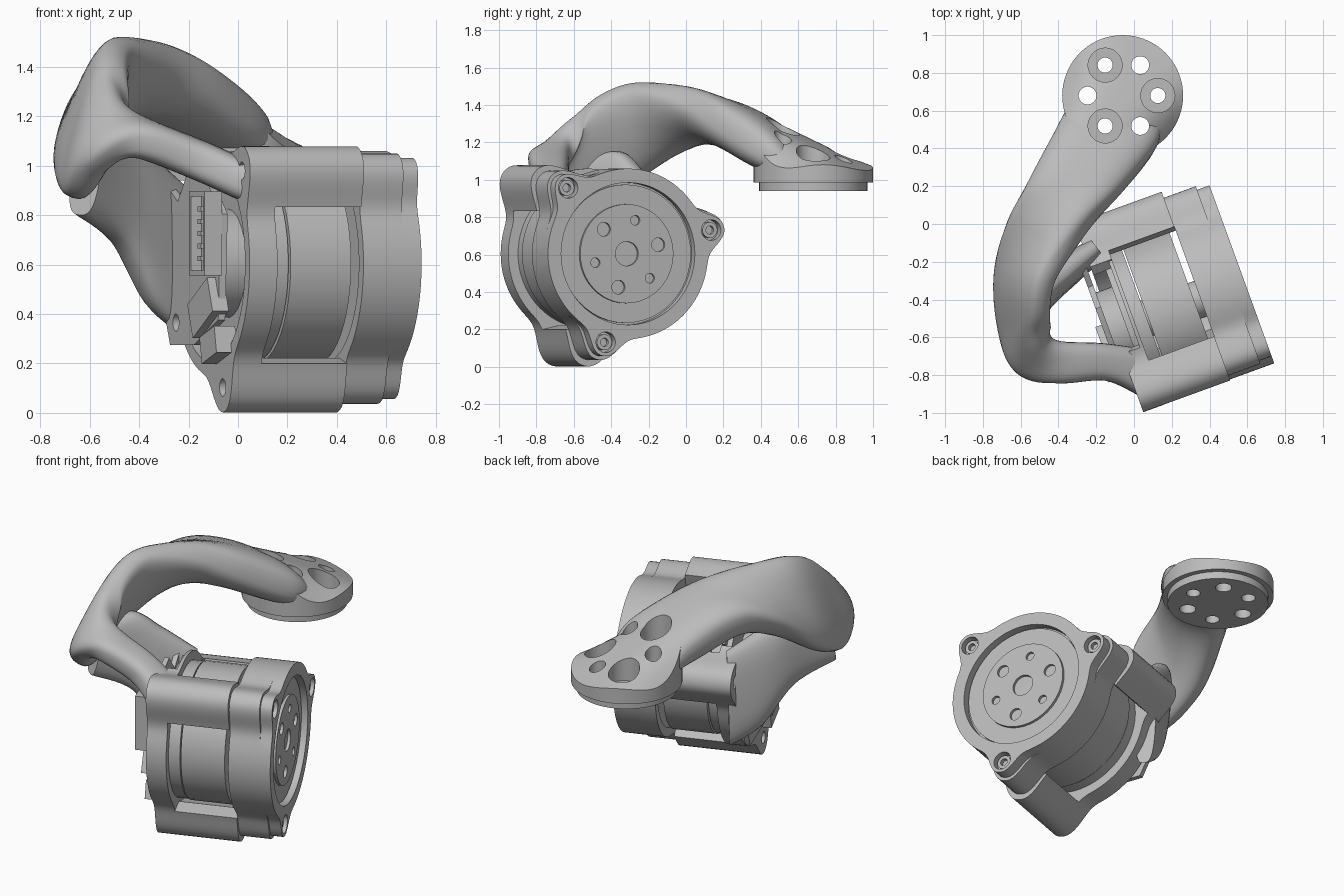
import bpy, bmesh
from math import sin, cos, pi, radians, exp
from mathutils import Vector, Matrix

if "Cube" in bpy.data.objects:
    bpy.data.objects.remove(bpy.data.objects["Cube"])

grey = bpy.data.materials.new("plain_grey")
grey.use_nodes = True
colour = (0.5, 0.5, 0.5, 1)
grey.diffuse_color = colour
grey.node_tree.nodes["Principled BSDF"].inputs["Base Color"].default_value = colour

# Motor frame: local x is the shaft, the output face is at local x = 0
MOTOR = Matrix.Translation((0.587, -0.31, 0.605)) @ Matrix.Rotation(radians(20), 4, 'Z')
WORLD = Matrix.Identity(4)
EARS = [15, 134, 255]
EAR_R = 0.49
parts = []


def finish(name, bm, frame=WORLD):
    bmesh.ops.recalc_face_normals(bm, faces=bm.faces)
    bm.transform(frame)
    mesh = bpy.data.meshes.new(name)
    bm.to_mesh(mesh)
    bm.free()
    mesh.materials.append(grey)
    ob = bpy.data.objects.new(name, mesh)
    bpy.context.collection.objects.link(ob)
    parts.append(ob)
    return ob


def add_rod(bm, p, q, r, sides=48):
    p, q = Vector(p), Vector(q)
    m = Matrix.Translation((p + q) / 2) @ (q - p).to_track_quat('Z', 'Y').to_matrix().to_4x4()
    bmesh.ops.create_cone(bm, cap_ends=True, segments=sides, radius1=r, radius2=r,
                          depth=(q - p).length, matrix=m)


def rods(name, items, frame=WORLD):
    bm = bmesh.new()
    for p, q, r in items:
        add_rod(bm, p, q, r)
    return finish(name, bm, frame)


def disc(name, x0, x1, r):
    return rods(name, [((x0, 0, 0), (x1, 0, 0), r)], MOTOR)


def box(name, centre, size, turn=0):
    bm = bmesh.new()
    m = Matrix.Translation(centre) @ Matrix.Rotation(radians(turn), 4, 'X') @ Matrix.Diagonal((*size, 1))
    bmesh.ops.create_cube(bm, size=1, matrix=m)
    return finish(name, bm, MOTOR)


def cut(targets, items, frame=WORLD):
    # One tool per hole keeps overlapping counterbores clean
    for item in items:
        tool = rods("hole_tool", [item], frame)
        tool.hide_render = True
        for ob in targets:
            mod = ob.modifiers.new("hole", 'BOOLEAN')
            mod.object, mod.solver = tool, 'EXACT'
            dg = bpy.context.evaluated_depsgraph_get()
            baked = bpy.data.meshes.new_from_object(ob.evaluated_get(dg))
            ob.modifiers.clear()
            ob.data = baked
        parts.remove(tool)
        bpy.data.objects.remove(tool)


def on_ring(x, r, deg):
    return Vector((x, r * cos(radians(deg)), r * sin(radians(deg))))


def lobed_ring(name, x0, x1, r_in, bump, spread, a0=0, a1=360, pinch=1):
    """Extruded ring or arc whose outline swells at the three screw ears."""
    closed = a1 - a0 == 360
    steps = (a1 - a0) // 2
    mid = (a0 + a1) / 2
    bm = bmesh.new()
    rows = []
    for i in range(steps + (not closed)):
        a = a0 + 2 * i
        inner = mid + (a - mid) * pinch
        r = 0.455
        for e in EARS:
            d = radians((a - e + 180) % 360 - 180)
            r += bump * exp(-abs(d / spread) ** 2.4)
        rows.append([bm.verts.new(on_ring(x, rad, b)) for x, rad, b in
                     ((x0, r, a), (x1, r, a), (x1, r_in, inner), (x0, r_in, inner))])
    for i in range(steps):
        a, b = rows[i], rows[(i + 1) % len(rows)]
        for k in range(4):
            bm.faces.new((a[k], a[k - 1], b[k - 1], b[k]))
    if not closed:
        bm.faces.new(rows[0])
        bm.faces.new(rows[-1])
    return finish(name, bm, MOTOR)


def skin(bm, rows):
    for a, b in zip(rows, rows[1:]):
        for k in range(len(a)):
            bm.faces.new((a[k - 1], a[k], b[k], b[k - 1]))
    bm.faces.new(rows[0])
    bm.faces.new(rows[-1])


def loft(name, sections, sub=8, sides=32):
    """Smooth skin through flattened oval sections: edge, opposite edge, half thickness."""
    keys = [(Vector(o), Vector(i), Vector((t, 0, 0))) for o, i, t in sections]
    keys = [keys[0]] + keys + [keys[-1]]
    fine = []
    for n in range(1, len(keys) - 2):
        last = n == len(keys) - 3
        for s in range(sub + last):
            t = s / sub
            fine.append([(2 * b + (c - a) * t + (2 * a - 5 * b + 4 * c - d) * t ** 2
                          + (3 * b - a - 3 * c + d) * t ** 3) / 2
                         for a, b, c, d in zip(*keys[n - 1:n + 3])])
    mids = [(o + i) / 2 for o, i, t in fine]
    bm = bmesh.new()
    rows = []
    for n, (o, i, t) in enumerate(fine):
        along = mids[min(n + 1, len(mids) - 1)] - mids[max(n - 1, 0)]
        wide = (o - i) / 2
        thick = along.cross(wide).normalized() * t.x
        row = []
        for k in range(sides):
            c, s = cos(2 * pi * k / sides), sin(2 * pi * k / sides)
            c, s = [abs(v) ** 0.7 * (1 if v > 0 else -1) for v in (c, s)]
            row.append(bm.verts.new(mids[n] + wide * c + thick * s))
        rows.append(row)
    skin(bm, rows)
    return finish(name, bm)


# Motor housing: rear flange (cut open at the top), three pillars, front ring, cover
flange = lobed_ring("rear_flange", -0.74, -0.62, 0.4, 0.165, 0.25, 107, 400)
lobed_ring("rear_flange_bridge", -0.64, -0.62, 0.4, 0.165, 0.25, 40, 108)
for e in EARS:
    lobed_ring("housing_pillar", -0.62, -0.25, 0.42, 0.165, 0.25, e - 18, e + 18, 0.5)
lobed_ring("front_ring", -0.25, -0.07, 0.4, 0.13, 0.22)
cover = lobed_ring("front_cover", -0.07, 0, 0.38, 0.11, 0.19)
cut([cover], [(on_ring(-0.05, EAR_R, e), on_ring(0.1, EAR_R, e), 0.055) for e in EARS], MOTOR)
screws = rods("cover_screws", [(on_ring(-0.06, EAR_R, e), on_ring(-0.02, EAR_R, e), 0.042) for e in EARS], MOTOR)
cut([screws], [(on_ring(-0.045, EAR_R, e), on_ring(0.1, EAR_R, e), 0.022) for e in EARS], MOTOR)
cut([flange], [(on_ring(-0.8, EAR_R + 0.03, e), on_ring(-0.68, EAR_R + 0.03, e), 0.036) for e in EARS], MOTOR)

# Rotor, shaft and output hub
disc("shaft", -0.66, -0.1, 0.1)
disc("rotor", -0.545, -0.285, 0.405)
disc("stator_disc", -0.63, -0.553, 0.4)
disc("rear_plate", -0.67, -0.635, 0.405)
disc("front_web", -0.245, -0.05, 0.405)
disc("output_recess", -0.06, -0.035, 0.37)
hub = disc("output_hub", -0.06, -0.018, 0.265)
cut([hub], [((-0.055, 0, 0), (0.1, 0, 0), 0.065)]
    + [(on_ring(-0.055, 0.185, 15 + 60 * k), on_ring(0.1, 0.185, 15 + 60 * k), 0.026 if k % 2 else 0.037)
       for k in range(6)], MOTOR)

# Circuit board with its connectors
bm = bmesh.new()
outline = [(0.36, 0.3), (0.44, 0.16), (0.46, 0), (0.43, -0.17), (0.35, -0.33), (0.07, -0.33),
           (-0.22, -0.23), (-0.25, 0.2), (-0.1, 0.32), (0.14, 0.37), (0.26, 0.25)]
face = bm.faces.new([bm.verts.new((-0.79, y, z)) for y, z in outline])
out = bmesh.ops.extrude_face_region(bm, geom=[face])
bmesh.ops.translate(bm, vec=(0.03, 0, 0), verts=[v for v in out["geom"] if isinstance(v, bmesh.types.BMVert)])
board = finish("circuit_board", bm, MOTOR)
cut([board], [((-0.9, y, z), (-0.7, y, z), 0.035) for y, z in ((0.36, 0.1), (0.28, -0.24))], MOTOR)
disc("board_spacer", -0.77, -0.66, 0.22)
box("connector_base", (-0.8, -0.16, 0.12), (0.03, 0.18, 0.34))
for side in (-1, 1):
    box("connector_side", (-0.825, -0.16 + side * 0.08, 0.12), (0.07, 0.02, 0.34))
    box("connector_end", (-0.825, -0.16, 0.12 + side * 0.16), (0.07, 0.18, 0.02))
for k in range(5):
    box("connector_pin", (-0.825, -0.16, 0.02 + 0.05 * k), (0.05, 0.04, 0.02))
box("corner_block", (-0.79, -0.1, -0.18), (0.07, 0.26, 0.15), -25)
box("cable_socket", (-0.76, -0.14, -0.33), (0.09, 0.18, 0.11), -15)

# Curved arm from the end pad round to the front of the rear flange
arm = loft("curved_arm", [
    ((-0.32, 0.68, 1.07), (0.14, 0.57, 1.04), 0.05),
    ((-0.42, 0.49, 1.2), (0.12, 0.41, 1.15), 0.12),
    ((-0.56, 0.22, 1.3), (-0.06, 0.18, 1.31), 0.13),
    ((-0.65, 0, 1.2), (-0.26, -0.02, 1.45), 0.12),
    ((-0.7, -0.3, 0.98), (-0.45, -0.27, 1.51), 0.1),
    ((-0.67, -0.59, 0.87), (-0.49, -0.48, 1.43), 0.09),
    ((-0.59, -0.77, 0.98), (-0.47, -0.58, 1.3), 0.09),
    ((-0.4, -0.84, 1.09), (-0.4, -0.62, 1.14), 0.08),
    ((-0.15, -0.83, 1.01), (-0.18, -0.63, 1.04), 0.08),
    ((0.05, -0.92, 0.92), (-0.02, -0.65, 0.97), 0.08)])

# Rear leg of the arm, sweeping down to the back of the flange
loft("arm_rear_leg", [
    ((-0.59, -0.53, 1.12), (-0.64, -0.57, 0.8), 0.07),
    ((-0.49, -0.35, 1.15), (-0.48, -0.39, 0.68), 0.08),
    ((-0.36, -0.24, 1.04), (-0.35, -0.26, 0.43), 0.08),
    ((-0.2, -0.12, 0.9), (-0.2, -0.15, 0.3), 0.06)])

# End pad: a thin-rimmed disc whose top swells towards the arm, on a thinner boss
bm = bmesh.new()
rows = []
for radius, base in [(0.32, 0.985)] + [(0.04 * n, None) for n in range(8, 0, -1)]:
    row = []
    for k in range(72):
        p = Vector((cos(k * pi / 36), sin(k * pi / 36))) * radius
        u, v = p.dot((-0.45, -0.89)), p.dot((0.89, -0.45))
        top = 1.05 + 0.45 * (u + 0.32) * (1 - abs(v / 0.33) ** 3)
        row.append(bm.verts.new((p.x - 0.06, p.y + 0.68, base or top)))
    rows.append(row)
skin(bm, rows)
pad = finish("end_pad", bm)
boss = rods("pad_boss", [((-0.06, 0.68, 0.94), (-0.06, 0.68, 0.99), 0.29)])
holes = []
for k in range(6):
    x, y = -0.06 + 0.186 * cos(k * pi / 3), 0.68 + 0.186 * sin(k * pi / 3)
    holes.append(((x, y, 0.8), (x, y, 1.7), 0.047 if k % 2 else 0.04))
    if k % 2 == 0:
        holes.append(((x, y, 1.03), (x, y, 1.7), 0.09))
cut([arm, pad, boss], holes)

# Smooth shading with sharp edges kept
bpy.ops.object.select_all(action='DESELECT')
for ob in parts:
    ob.select_set(True)
bpy.context.view_layer.objects.active = arm
bpy.ops.object.shade_smooth_by_angle(angle=radians(35))
